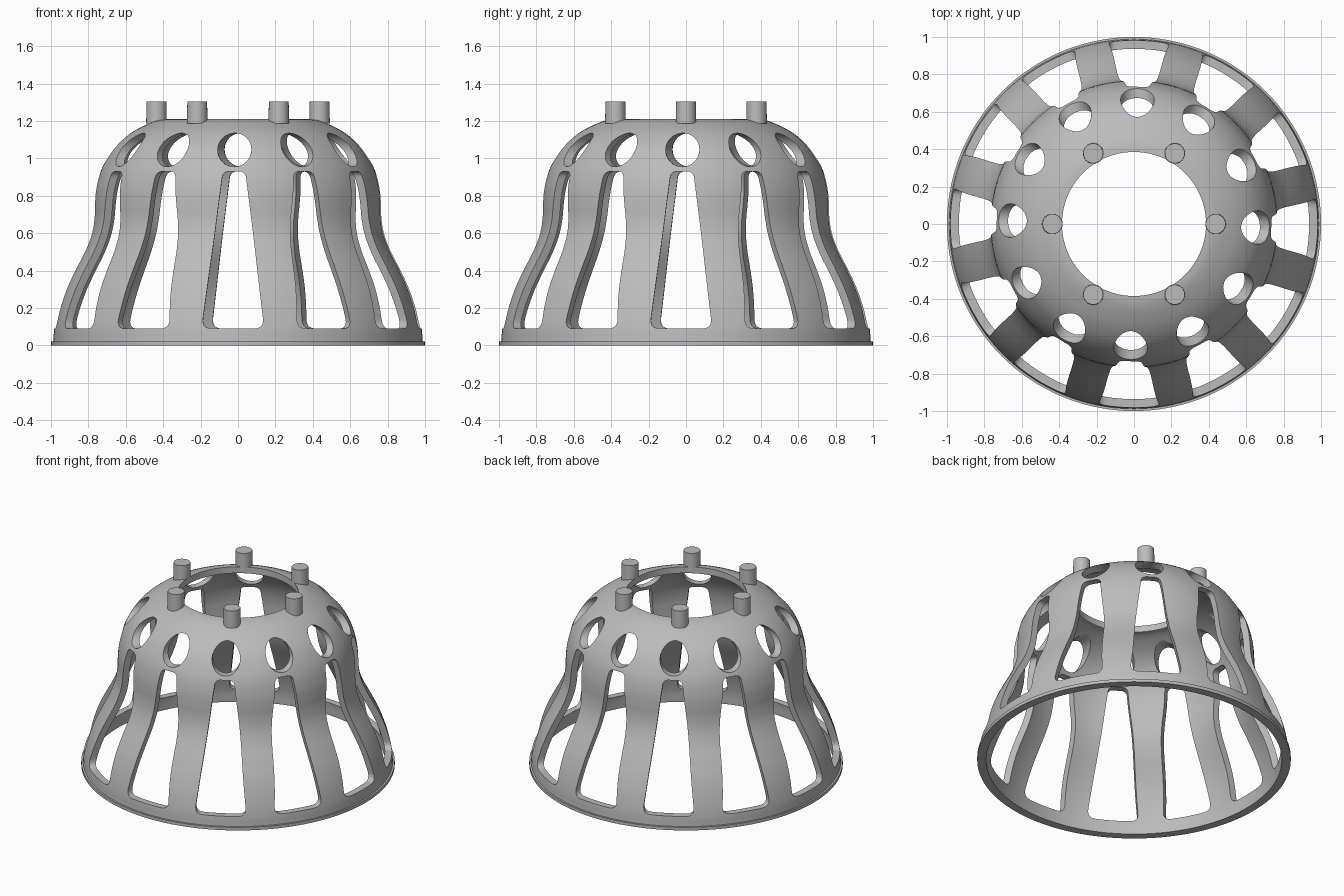
import bpy, bmesh, math
from mathutils import Vector, Matrix

cube = bpy.data.objects.get("Cube")
if cube:
    bpy.data.objects.remove(cube, do_unlink=True)

COUNT = 12                      # slots and holes around the shell
TWIST = math.radians(-1.6)      # small turn of the cut pattern
WALL = 0.045

grey = bpy.data.materials.new("plain grey")
grey.use_nodes = True
grey.diffuse_color = (0.5, 0.5, 0.5, 1)
grey.node_tree.nodes["Principled BSDF"].inputs["Base Color"].default_value = (0.5, 0.5, 0.5, 1)


def make_object(name, bm):
    bmesh.ops.recalc_face_normals(bm, faces=bm.faces)
    mesh = bpy.data.meshes.new(name)
    bm.to_mesh(mesh)
    bm.free()
    mesh.materials.append(grey)
    obj = bpy.data.objects.new(name, mesh)
    bpy.context.collection.objects.link(obj)
    return obj


def select_only(obj):
    bpy.ops.object.select_all(action='DESELECT')
    obj.select_set(True)
    bpy.context.view_layer.objects.active = obj


def spline(points, steps=5):
    """Smooth curve through 2D points."""
    p = [2 * points[0] - points[1]] + points + [2 * points[-1] - points[-2]]
    out = []
    for a, b, c, d in zip(p, p[1:], p[2:], p[3:]):
        for i in range(steps):
            t = i / steps
            out.append(0.5 * (2 * b + (c - a) * t + (2 * a - 5 * b + 4 * c - d) * t ** 2
                              + (3 * b - a - 3 * c + d) * t ** 3))
    return out + [points[-1]]


def rounded(corners, radii, steps=6):
    """Polygon with rounded corners."""
    out = []
    for i, (c, r) in enumerate(zip(corners, radii)):
        a = c + (corners[i - 1] - c).normalized() * r
        b = c + (corners[(i + 1) % len(corners)] - c).normalized() * r
        for k in range(steps + 1):
            t = k / steps
            out.append(a * (1 - t) ** 2 + c * 2 * t * (1 - t) + b * t ** 2)
    return out


def add_radial_prism(bm, outline, near, far, angle):
    """Extrude an (across, z) outline outward along a radial direction."""
    turn = Matrix.Rotation(angle, 4, 'Z')
    ends = [[bm.verts.new(turn @ Vector((r, p.x, p.y))) for p in outline] for r in (near, far)]
    bm.faces.new(ends[0])
    bm.faces.new(ends[1])
    n = len(outline)
    for i in range(n):
        j = (i + 1) % n
        bm.faces.new((ends[0][i], ends[0][j], ends[1][j], ends[1][i]))


# Bell shell: outer curve (radius, height) and its inward offset, revolved
bell = [(0.988, 0.0), (0.982, 0.09), (0.957, 0.2), (0.918, 0.31), (0.87, 0.41), (0.818, 0.51),
        (0.784, 0.6), (0.77, 0.68), (0.767, 0.75), (0.76, 0.83), (0.738, 0.92), (0.70, 1.0),
        (0.645, 1.075), (0.57, 1.137), (0.49, 1.18), (0.43, 1.203), (0.385, 1.21)]
outer = spline([Vector(p) for p in bell])
inner = []
for i, p in enumerate(outer):
    tangent = (outer[min(i + 1, len(outer) - 1)] - outer[max(i - 1, 0)]).normalized()
    q = p + Vector((-tangent.y, tangent.x)) * WALL
    inner.append(Vector((max(q.x, 0.385), max(q.y, 0))))
inner[0].y = 0
inner[-1].x = 0.385
flange = [Vector((1.0, 0)), Vector((1.0, 0.022)), Vector((0.988, 0.022))]
outer = [p for p in outer if p.y > 0.024]
profile = flange + outer + inner[::-1]

bm = bmesh.new()
SEGMENTS = 144
rings = [[bm.verts.new((p.x * math.cos(a), p.x * math.sin(a), p.y)) for p in profile]
         for a in (2 * math.pi * s / SEGMENTS for s in range(SEGMENTS))]
for s in range(SEGMENTS):
    one, two = rings[s - 1], rings[s]
    for i in range(len(profile)):
        bm.faces.new((one[i - 1], two[i - 1], two[i], one[i]))
bmesh.ops.remove_doubles(bm, verts=bm.verts, dist=0.0005)
shell = make_object("bell_shell", bm)

# Cutters: tapered slots below, round holes above
slot = rounded([Vector(p) for p in ((-0.167, 0.09), (0.167, 0.09), (0.06, 0.93), (-0.06, 0.93))],
               (0.055, 0.055, 0.035, 0.035))
hole = [Vector((0.09 * math.cos(a), 1.045 + 0.09 * math.sin(a)))
        for a in (2 * math.pi * k / 40 for k in range(40))]
bm = bmesh.new()
for k in range(COUNT):
    angle = TWIST + 2 * math.pi * k / COUNT
    add_radial_prism(bm, slot, 0.63, 1.2, angle)
    add_radial_prism(bm, hole, 0.4, 1.0, angle)
cutter = make_object("opening_cutter", bm)
cutter.hide_render = True

cut = shell.modifiers.new("openings", 'BOOLEAN')
cut.operation = 'DIFFERENCE'
cut.solver = 'EXACT'
cut.object = cutter
select_only(shell)
bpy.ops.object.modifier_apply(modifier=cut.name)
bpy.data.objects.remove(cutter, do_unlink=True)
bpy.ops.object.shade_smooth_by_angle(angle=math.radians(30))

# Pegs around the top opening
for k in range(6):
    a = math.pi * k / 3
    bm = bmesh.new()
    bmesh.ops.create_cone(bm, cap_ends=True, segments=40, radius1=0.055, radius2=0.053, depth=0.12,
                          matrix=Matrix.Translation((0.436 * math.cos(a), 0.436 * math.sin(a), 1.245)))
    peg = make_object(f"top_peg_{k + 1}", bm)
    select_only(peg)
    bpy.ops.object.shade_smooth_by_angle(angle=math.radians(30))
